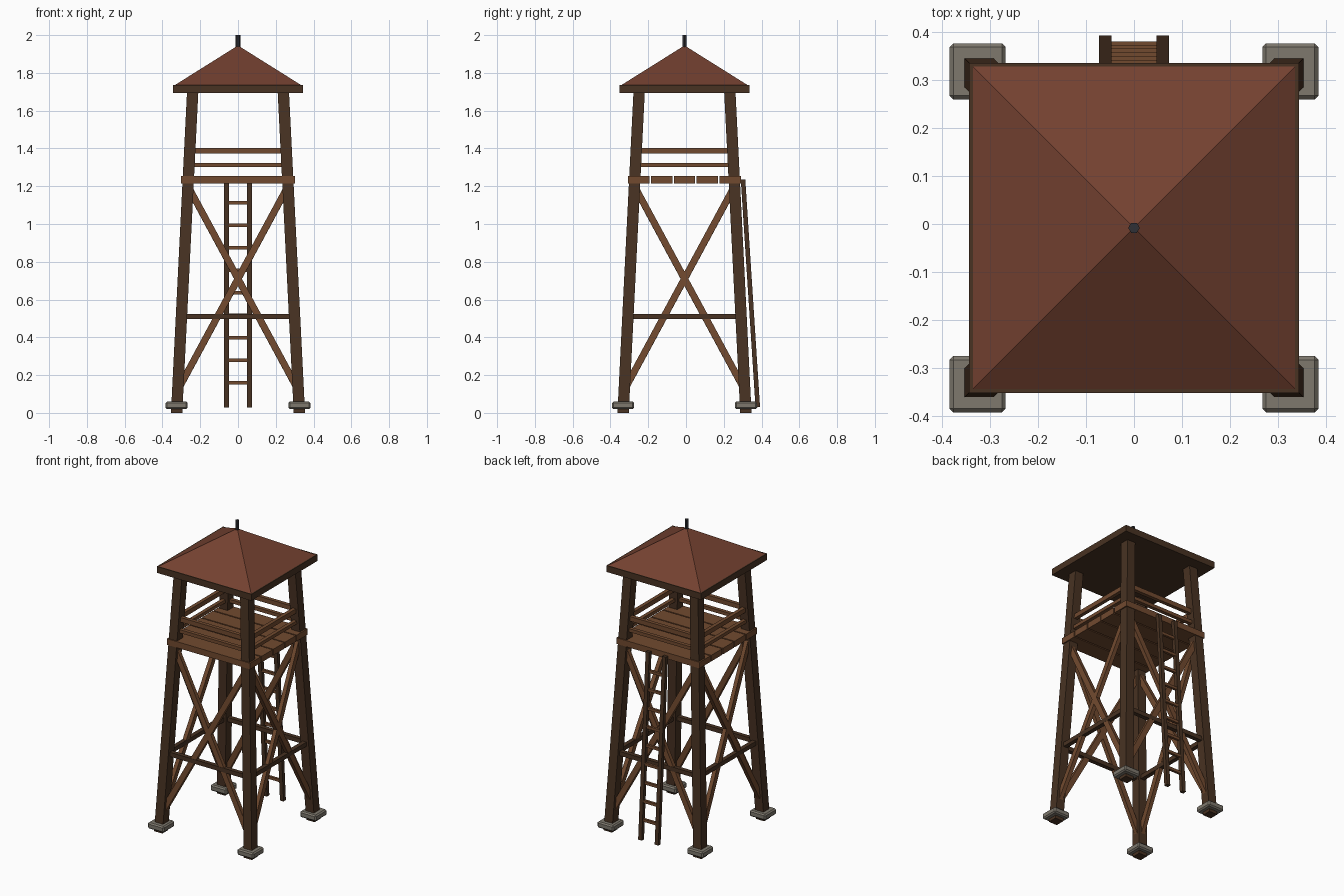
import bpy, bmesh, math
from mathutils import Vector, Matrix

if "Cube" in bpy.data.objects:
    bpy.data.objects.remove(bpy.data.objects["Cube"])

CY = -0.008  # tower axis; the ladder shifts the overall centre


def material(name, r, g, b):
    m = bpy.data.materials.new(name)
    m.diffuse_color = (r, g, b, 1)
    m.use_nodes = True
    m.node_tree.nodes["Principled BSDF"].inputs["Base Color"].default_value = m.diffuse_color
    return m


DARK = material("dark_timber", 0.065, 0.032, 0.016)
WOOD = material("plank_wood", 0.165, 0.068, 0.028)
ROOF = material("red_roof", 0.175, 0.053, 0.030)
STONE = material("grey_stone", 0.21, 0.19, 0.155)
METAL = material("dark_metal", 0.03, 0.03, 0.035)


def finish(bm, name, mat):
    bmesh.ops.recalc_face_normals(bm, faces=bm.faces)
    me = bpy.data.meshes.new(name)
    bm.to_mesh(me)
    bm.free()
    ob = bpy.data.objects.new(name, me)
    ob.location.y = CY
    bpy.context.collection.objects.link(ob)
    me.materials.append(mat)
    return ob


def box(name, centre, size, mat, bevel=0.0):
    bm = bmesh.new()
    bmesh.ops.create_cube(bm, size=1, matrix=Matrix.Translation(centre) @ Matrix.Diagonal((*size, 1)))
    if bevel:
        bmesh.ops.bevel(bm, geom=bm.edges[:], offset=bevel, segments=1, affect='EDGES')
    return finish(bm, name, mat)


def bar(name, a, b, w, d, mat, side=None, flat_ends=False):
    """Rectangular beam from a to b; w lies in the face plane, d along 'side'."""
    a, b = Vector(a), Vector(b)
    axis = (b - a).normalized()
    if flat_ends:
        u, v = Vector((1, 0, 0)), Vector((0, 1, 0))
    else:
        u = axis.cross(Vector(side)).normalized()
        v = axis.cross(u).normalized()
    bm = bmesh.new()
    rings = [[bm.verts.new(p + u * w / 2 * i + v * d / 2 * j)
              for i, j in ((-1, -1), (1, -1), (1, 1), (-1, 1))] for p in (a, b)]
    for k in range(4):
        n = (k + 1) % 4
        bm.faces.new((rings[0][k], rings[0][n], rings[1][n], rings[1][k]))
    bm.faces.new(rings[0])
    bm.faces.new(rings[1])
    return finish(bm, name, mat)


def leg_off(z):
    """Distance of the leaning leg's centre line from the tower axis."""
    return 0.325 - 0.05 * z


# Legs and stone feet
for sx in (-1, 1):
    for sy in (-1, 1):
        lo, hi = leg_off(0), leg_off(1.715)
        bar("leg", (sx * lo, sy * lo, 0), (sx * hi, sy * hi, 1.715), 0.06, 0.06, DARK, flat_ends=True)
        box("foot_pad", (sx * lo, sy * lo, 0.04), (0.117, 0.117, 0.04), STONE, 0.008)

# Each side: cross braces, strut and two rails
for k in range(4):
    rot = Matrix.Rotation(k * math.pi / 2, 3, 'Z')

    def at(s, z):
        return rot @ Vector((s * leg_off(z), -leg_off(z), z))

    out = rot @ Vector((0, -1, 0.05))
    for s in (-1, 1):
        bar("cross_brace", at(-s, 0.12), at(s, 1.2), 0.036, 0.026, WOOD, out)
    bar("strut", at(-1, 0.51), at(1, 0.51), 0.028, 0.028, DARK, rot @ Vector((0, -1, 0)))
    for z, h in ((1.313, 0.022), (1.388, 0.03)):
        bar("rail", at(-1, z), at(1, z), h, 0.024, WOOD, rot @ Vector((0, -1, 0)))

# Platform planks
for i in range(5):
    box("floor_plank", (0, (i - 2) * 0.121, 1.235), (0.604, 0.113, 0.04), WOOD)

# Ladder on the back
foot, head = Vector((0, 0.388, 0.03)), Vector((0, 0.310, 1.235))
for s in (-1, 1):
    dx = Vector((s * 0.06, 0, 0))
    bar("ladder_rail", foot + dx, head + dx, 0.026, 0.024, DARK, (0, 1, 0))
for i in range(9):
    z = 0.16 + i * 0.119
    p = foot.lerp(head, (z - foot.z) / (head.z - foot.z))
    box("ladder_rung", p, (0.12, 0.016, 0.018), WOOD)

# Roof: eave slab, pyramid and finial
box("roof_eave", (0, 0, 1.714), (0.686, 0.686, 0.042), DARK)
bm = bmesh.new()
bmesh.ops.create_cone(bm, cap_ends=True, segments=4, radius1=0.335 * math.sqrt(2), radius2=0, depth=0.21,
                      matrix=Matrix.Translation((0, 0, 1.84)) @ Matrix.Rotation(math.pi / 4, 4, 'Z'))
finish(bm, "roof_pyramid", ROOF)
bm = bmesh.new()
bmesh.ops.create_cone(bm, cap_ends=True, segments=6, radius1=0.012, radius2=0.012, depth=0.08,
                      matrix=Matrix.Translation((0, 0, 1.96)) @ Matrix.Rotation(math.pi / 6, 4, 'Z'))
finish(bm, "roof_finial", METAL)
